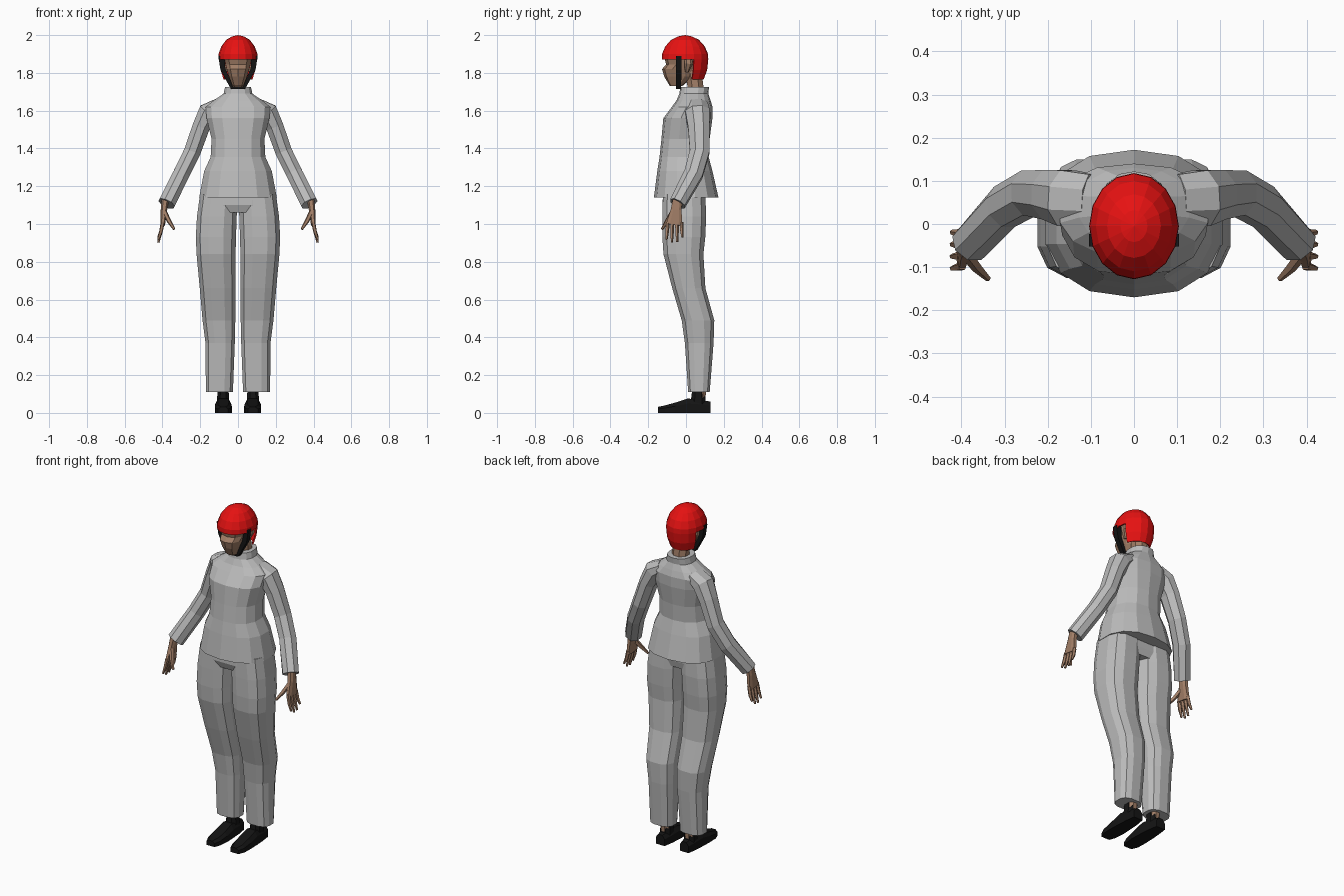
import bpy
import bmesh
import math
from mathutils import Vector


def material(name, rgb):
    m = bpy.data.materials.new(name)
    m.diffuse_color = (*rgb, 1)
    return m


CLOTH = material("grey cloth", (0.50, 0.50, 0.50))
RED = material("helmet red", (0.80, 0.006, 0.006))
SKIN = material("skin", (0.36, 0.21, 0.135))
BLACK = material("black", (0.007, 0.007, 0.007))


def finish(name, bm, mat):
    bmesh.ops.recalc_face_normals(bm, faces=bm.faces)
    me = bpy.data.meshes.new(name)
    bm.to_mesh(me)
    bm.free()
    me.materials.append(mat)
    ob = bpy.data.objects.new(name, me)
    bpy.context.collection.objects.link(ob)
    return ob


def skin_rings(name, rings, mat):
    """Join rings of points with quads and cap both ends."""
    bm = bmesh.new()
    vs = [[bm.verts.new(p) for p in r] for r in rings]
    n = len(vs[0])
    for a, b in zip(vs, vs[1:]):
        for i in range(n):
            j = (i + 1) % n
            bm.faces.new((a[i], a[j], b[j], b[i]))
    bm.faces.new(vs[0])
    bm.faces.new(vs[-1])
    return finish(name, bm, mat)


def unit_ring(n, power=1.0, shift=0.0):
    pts = []
    for i in range(n):
        a = 2 * math.pi * (i + shift) / n
        c, s = math.cos(a), math.sin(a)
        pts.append((math.copysign(abs(c) ** power, c), math.copysign(abs(s) ** power, s)))
    return pts


def stack(name, rows, mat, n=12, power=1.0, shift=0.0, side=1):
    """Horizontal rings given as z, x range, y range."""
    rings = []
    for z, x0, x1, y0, y1 in rows:
        rings.append([(side * ((x0 + x1) / 2 + (x1 - x0) / 2 * c),
                       (y0 + y1) / 2 + (y1 - y0) / 2 * s, z)
                      for c, s in unit_ring(n, power, shift)])
    return skin_rings(name, rings, mat)


def tube(name, path, mat, n=8, shift=0.0, side=1, power=1.0):
    """Tapered tube along points x, y, z with depth radius and width radius."""
    pts = [Vector(p[:3]) for p in path]
    rings = []
    for i, p in enumerate(path):
        t = (pts[min(i + 1, len(pts) - 1)] - pts[max(i - 1, 0)]).normalized()
        u = Vector((0, 1, 0))
        u = (u - t * u.dot(t)).normalized()
        v = t.cross(u)
        ring = [pts[i] + u * (c * p[3]) + v * (s * p[4]) for c, s in unit_ring(n, power, shift)]
        rings.append([(side * q.x, q.y, q.z) for q in ring])
    return skin_rings(name, rings, mat)


def sym(z, w, y0, y1):
    return (z, -w, w, y0, y1)


# Jacket body with flared hem, chest ridge and collar
stack("jacket", [
    sym(1.14, 0.21, -0.17, 0.172), sym(1.28, 0.183, -0.152, 0.14),
    sym(1.355, 0.148, -0.14, 0.12), sym(1.45, 0.143, -0.13, 0.125),
    sym(1.56, 0.17, -0.12, 0.14), sym(1.62, 0.175, -0.075, 0.14),
    sym(1.655, 0.13, -0.05, 0.13), sym(1.69, 0.078, -0.035, 0.118),
    sym(1.725, 0.07, -0.03, 0.122)], CLOTH, 14, 0.85, 0.5)

# Trouser seat
stack("trouser_seat", [
    sym(1.06, 0.19, -0.11, 0.09), sym(1.10, 0.208, -0.127, 0.10),
    sym(1.16, 0.2, -0.125, 0.10)], CLOTH, 12, 0.75, 0.5)

# Head and neck
stack("head", [
    sym(1.73, 0.03, -0.085, -0.02), sym(1.78, 0.05, -0.115, 0.04),
    sym(1.82, 0.062, -0.127, 0.055), sym(1.845, 0.068, -0.105, 0.07),
    sym(1.88, 0.076, -0.115, 0.08), sym(1.95, 0.065, -0.075, 0.07)], SKIN, 10, 0.8, 0.5)
stack("neck", [sym(1.69, 0.05, 0.01, 0.10), sym(1.82, 0.045, -0.01, 0.085)], SKIN, 8, 1, 0.5)

# Helmet: faceted dome with a dropped panel round the back of the head
bm = bmesh.new()
N = 16
profile = [(1.872, 1.0), (1.90, 0.99), (1.94, 0.85), (1.975, 0.60), (1.993, 0.30)]


def helmet_ring(z, k, ids):
    return [bm.verts.new((0.104 * k * math.cos(2 * math.pi * i / N),
                          -0.005 + 0.123 * k * math.sin(2 * math.pi * i / N), z)) for i in ids]


dome = [helmet_ring(z, k, range(N)) for z, k in profile]
for a, b in zip(dome, dome[1:]):
    for i in range(N):
        j = (i + 1) % N
        bm.faces.new((a[i], a[j], b[j], b[i]))
crown = bm.verts.new((0, -0.005, 2.0))
for i in range(N):
    bm.faces.new((dome[-1][i], dome[-1][(i + 1) % N], crown))
back = range(1, N // 2)
skirt = [dome[0][1:N // 2], helmet_ring(1.815, 0.95, back), helmet_ring(1.765, 0.80, back)]
for a, b in zip(skirt, skirt[1:]):
    for i in range(len(a) - 1):
        bm.faces.new((a[i], b[i], b[i + 1], a[i + 1]))
helmet = finish("helmet", bm, RED)
shell = helmet.modifiers.new("shell", 'SOLIDIFY')
shell.thickness = 0.008

# Strap under the chin
tube("chin_strap_base", [(-0.036, -0.04, 1.722, 0.014, 0.007),
                         (0.036, -0.04, 1.722, 0.014, 0.007)], BLACK, 4, 0.5, 1, 0.3)

for side, label in ((1, "left"), (-1, "right")):
    # Helmet strap and ear
    tube(label + "_helmet_strap", [
        (0.088, -0.038, 1.89, 0.016, 0.018), (0.08, -0.038, 1.82, 0.016, 0.015),
        (0.032, -0.04, 1.722, 0.015, 0.009)], BLACK, 4, 0.5, side, 0.3)
    tube(label + "_ear", [
        (0.076, 0.012, 1.885, 0.018, 0.012), (0.08, 0.014, 1.85, 0.023, 0.014),
        (0.064, 0.004, 1.805, 0.010, 0.009)], SKIN, 6, 0, side)

    # Sleeve, bending forward at the elbow
    tube(label + "_sleeve", [
        (0.10, 0.055, 1.63, 0.065, 0.04), (0.157, 0.06, 1.592, 0.070, 0.058),
        (0.195, 0.068, 1.515, 0.062, 0.05), (0.243, 0.072, 1.38, 0.056, 0.048),
        (0.30, 0.04, 1.265, 0.054, 0.047), (0.378, -0.045, 1.108, 0.046, 0.048)],
        CLOTH, 8, 0.5, side)

    # Hand with fingers and thumb
    tube(label + "_palm", [
        (0.385, -0.045, 1.13, 0.026, 0.02), (0.392, -0.052, 1.075, 0.03, 0.018),
        (0.399, -0.062, 0.995, 0.046, 0.013)], SKIN, 8, 0.5, side, 0.7)
    for k in range(4):
        y = -0.097 + 0.024 * k
        tip = (0.918, 0.902, 0.905, 0.93)[k]
        tube(f"{label}_finger_{k + 1}", [
            (0.398, y, 1.01, 0.011, 0.011), (0.408, y - 0.003 + 0.002 * k, 0.96, 0.010, 0.010),
            (0.422, y - 0.006 + 0.004 * k, tip, 0.006, 0.006)], SKIN, 5, 0, side)
    tube(label + "_thumb", [
        (0.392, -0.065, 1.07, 0.016, 0.014), (0.365, -0.10, 1.015, 0.013, 0.012),
        (0.338, -0.127, 0.973, 0.007, 0.007)], SKIN, 5, 0, side)

    # Trouser leg, knee bent slightly back
    stack(label + "_trouser_leg", [
        (0.11, 0.025, 0.172, 0.01, 0.127), (0.37, 0.015, 0.174, -0.008, 0.148),
        (0.49, 0.012, 0.19, -0.025, 0.152), (0.66, 0.01, 0.205, -0.075, 0.105),
        (0.84, 0.01, 0.222, -0.122, 0.095), (0.93, 0.008, 0.226, -0.128, 0.105),
        (1.04, 0.004, 0.22, -0.128, 0.11), (1.16, 0.0, 0.203, -0.125, 0.105)],
        CLOTH, 12, 0.75, 0.5, side)

    # Ankle and shoe
    stack(label + "_ankle", [(0.05, 0.05, 0.108, 0.05, 0.105), (0.18, 0.05, 0.108, 0.05, 0.11)],
          SKIN, 8, 1, 0.5, side)
    stack(label + "_shoe_top", [(0.04, 0.042, 0.115, 0.02, 0.11), (0.118, 0.048, 0.11, 0.03, 0.10)],
          BLACK, 8, 0.8, 0.5, side)
    sections = [(-0.147, 0.052, 0.105, 0.032), (-0.11, 0.038, 0.12, 0.04),
                (-0.055, 0.033, 0.122, 0.055), (0.01, 0.036, 0.12, 0.076),
                (0.07, 0.04, 0.116, 0.07), (0.13, 0.05, 0.108, 0.06)]
    skin_rings(label + "_shoe", [
        [(side * x, y, z) for x, z in ((x0, 0), (x1, 0), (x1, 0.65 * h), (x1 - 0.015, h),
                                       (x0 + 0.015, h), (x0, 0.65 * h))]
        for y, x0, x1, h in sections], BLACK)
